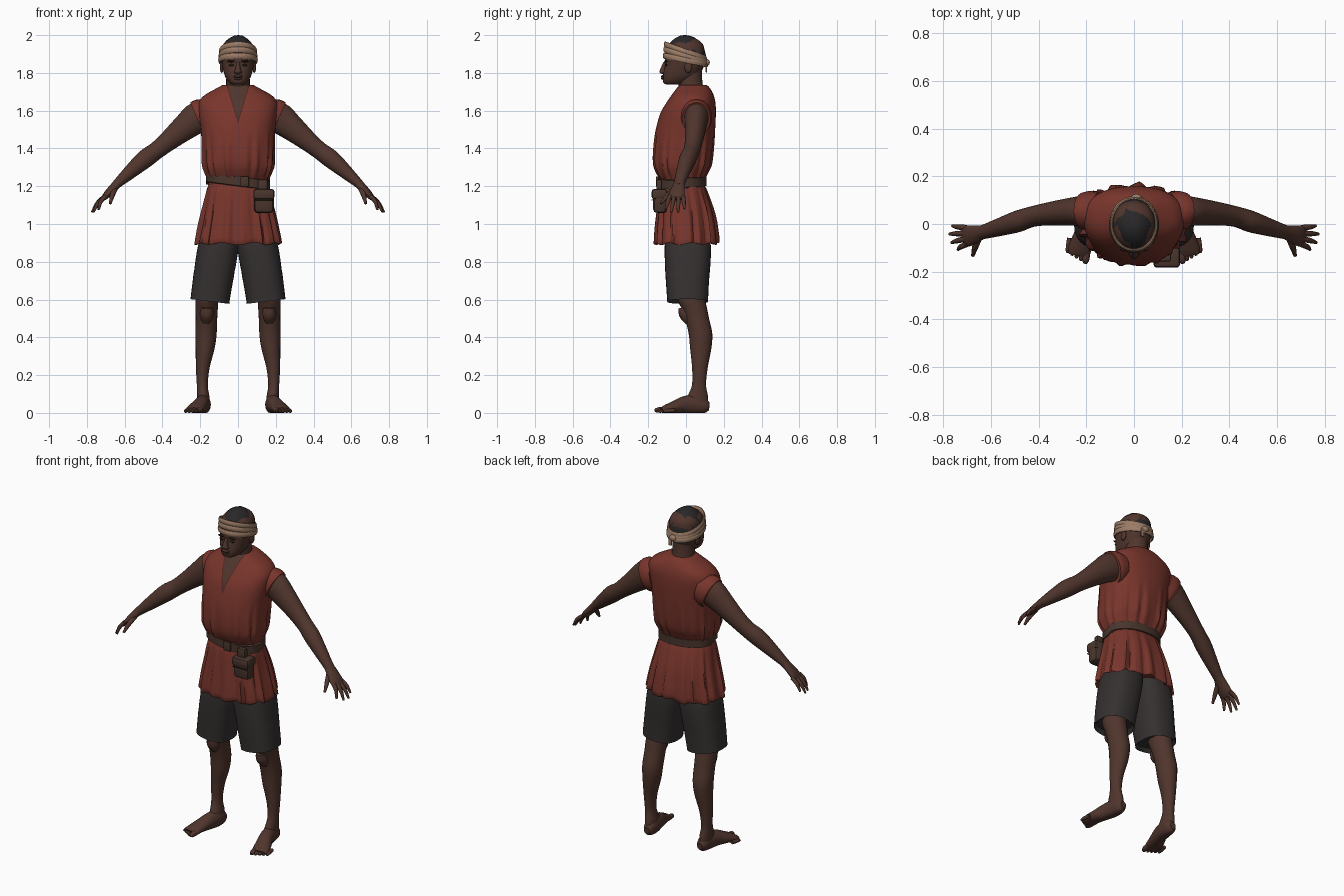
import bpy, bmesh, math, random
from mathutils import Vector

if "Cube" in bpy.data.objects:
    bpy.data.objects.remove(bpy.data.objects["Cube"])

random.seed(4)


def colour(name, rgb):
    m = bpy.data.materials.new(name)
    m.diffuse_color = (*rgb, 1)
    m.use_nodes = True
    m.node_tree.nodes["Principled BSDF"].inputs["Base Color"].default_value = m.diffuse_color
    return m


SKIN = colour("dark_brown_skin", (0.080, 0.036, 0.026))
DARK = colour("near_black_brown", (0.022, 0.012, 0.010))
RED = colour("rust_red_cloth", (0.190, 0.036, 0.025))
TRIM = colour("deep_red_trim", (0.090, 0.018, 0.013))
GREY = colour("charcoal_cloth", (0.036, 0.030, 0.030))
HAIR = colour("black_hair", (0.022, 0.020, 0.021))
TAN = colour("tan_band", (0.340, 0.205, 0.135))
LEATHER = colour("brown_leather", (0.066, 0.036, 0.026))


def finish(name, bm, mat, mirror=False, angle=40):
    bmesh.ops.recalc_face_normals(bm, faces=bm.faces)
    me = bpy.data.meshes.new(name)
    bm.to_mesh(me)
    bm.free()
    for m in (mat if isinstance(mat, list) else [mat]):
        me.materials.append(m)
    ob = bpy.data.objects.new(name, me)
    bpy.context.collection.objects.link(ob)
    bpy.ops.object.select_all(action='DESELECT')
    bpy.context.view_layer.objects.active = ob
    ob.select_set(True)
    bpy.ops.object.shade_smooth_by_angle(angle=math.radians(angle))
    if mirror:
        ob.modifiers.new("other_side", 'MIRROR').use_mirror_merge = False
    return ob


def smooth(rows, n):
    """Catmull-Rom interpolation of rows of numbers."""
    out = []
    for i in range(len(rows) - 1):
        a, b, c, d = (rows[max(0, min(len(rows) - 1, i + k))] for k in (-1, 0, 1, 2))
        for s in range(n):
            t = s / n
            out.append([0.5 * (2 * q + (r - p) * t + (2 * p - 5 * q + 4 * r - w) * t * t
                               + (3 * q - p - 3 * r + w) * t ** 3)
                        for p, q, r, w in zip(a, b, c, d)])
    return out + [list(rows[-1])]


def rings_mesh(rings):
    bm = bmesh.new()
    vs = [[bm.verts.new(p) for p in r] for r in rings]
    n = len(vs[0])
    for a, b in zip(vs, vs[1:]):
        for i in range(n):
            bm.faces.new((a[i], a[(i + 1) % n], b[(i + 1) % n], b[i]))
    bm.faces.new(vs[0])
    bm.faces.new(vs[-1])
    return bm


def column_mesh(secs, seg=32, steps=4, power=2.0, warp=None):
    """Upright loft; each section is z, x0, x1, y0, y1."""
    rings = []
    for z, x0, x1, y0, y1 in smooth(secs, steps):
        ring = []
        for i in range(seg):
            a = 2 * math.pi * i / seg
            c, s = math.cos(a), math.sin(a)
            p = Vector(((x0 + x1) / 2 + (x1 - x0) / 2 * math.copysign(abs(c) ** (2 / power), c),
                        (y0 + y1) / 2 + (y1 - y0) / 2 * math.copysign(abs(s) ** (2 / power), s), z))
            ring.append(warp(p, a) if warp else p)
        rings.append(ring)
    return rings_mesh(rings)


def tube_mesh(pts, seg=16, steps=4, floor=False):
    """Sideways loft; each point is x, y, z, upright radius, flat radius."""
    rows = smooth(pts, steps)
    rings = []
    for i, (x, y, z, ra, rb) in enumerate(rows):
        t = (Vector(rows[min(i + 1, len(rows) - 1)][:3]) - Vector(rows[max(i - 1, 0)][:3])).normalized()
        side = t.cross(Vector((0, 0, 1))).normalized()
        up = side.cross(t)
        ring = [Vector((x, y, z)) + up * ra * math.sin(2 * math.pi * k / seg)
                + side * rb * math.cos(2 * math.pi * k / seg) for k in range(seg)]
        if floor:
            for p in ring:
                p.z = max(p.z, 0)
        rings.append(ring)
    return rings_mesh(rings)


def ball(name, c, r, mat, mirror=False, bump=0):
    bm = bmesh.new()
    bmesh.ops.create_icosphere(bm, subdivisions=3, radius=1)
    for v in bm.verts:
        k = 1 + random.uniform(-bump, bump)
        v.co = Vector([c[i] + v.co[i] * r[i] * k for i in range(3)])
    return finish(name, bm, mat, mirror)


def box(name, c, size, mat, bevel):
    bm = bmesh.new()
    bmesh.ops.create_cube(bm, size=1)
    for v in bm.verts:
        v.co = Vector([c[i] + v.co[i] * size[i] for i in range(3)])
    bmesh.ops.bevel(bm, geom=bm.edges[:], offset=bevel, segments=2, affect='EDGES', profile=0.5)
    return finish(name, bm, mat)


# Tunic: gathered at the waist, pleated skirt, ragged hem
def cloth(p, a):
    z = p.z
    amp = 0.006 * max(0, 1 - abs(z - 1.31) / 0.2) if z > 1.22 else 0.008 * min(1, (1.22 - z) / 0.2)
    k = amp * (math.sin(17 * a + 1) + 0.6 * math.sin(27 * a + 2.3 + 3 * z))
    hem = 0.006 * math.sin(9 * a) if z < 0.95 else 0
    return p + Vector((math.cos(a) * k, math.sin(a) * k, hem))


half = [(1.735, .083, -.035, .112), (1.715, .12, -.052, .13), (1.68, .18, -.078, .147),
        (1.64, .208, -.105, .156), (1.58, .207, -.138, .158), (1.48, .195, -.164, .153),
        (1.38, .19, -.174, .143), (1.31, .186, -.17, .13), (1.265, .172, -.153, .11),
        (1.22, .155, -.13, .095), (1.17, .168, -.14, .113), (1.05, .193, -.152, .147),
        (.90, .224, -.163, .166), (.93, .205, -.14, .14)]
bm = column_mesh([(z, -x, x, a, b) for z, x, a, b in half], seg=96, power=2.35, warp=cloth)
# V-shaped neck opening, cut as clean edges
for low in (1.55, 1.53):
    for s in (-1, 1):
        bmesh.ops.bisect_plane(bm, geom=bm.verts[:] + bm.edges[:] + bm.faces[:],
                               plane_co=(0, 0, low), plane_no=(s, 0, -0.3))
for f in bm.faces:
    m = f.calc_center_median()
    if m.y < 0.03 and abs(m.x) < 0.3 * (m.z - 1.53):
        f.material_index = 1 if abs(m.x) < 0.3 * (m.z - 1.55) else 2
finish("tunic", bm, [RED, SKIN, TRIM], angle=60)
finish("armhole_edge", tube_mesh([(.15, .055, 1.575, .085, .08), (.19, .055, 1.565, .098, .083),
                                  (.215, .055, 1.555, .096, .076)], seg=24), RED, True)

# Belt, buckle and pouch
tilt = lambda p, a: p + Vector((0, 0, -0.13 * p.x * (1 if p.y < 0 else 0.3)))
finish("belt", column_mesh([(z, -x, x, -x + .022, x - .062) for z, x in
                            ((1.20, .155), (1.203, .17), (1.25, .17), (1.253, .155))],
                           seg=48, steps=1, power=2.3, warp=tilt), LEATHER)
box("buckle", (.035, -.152, 1.224), (.045, .014, .055), LEATHER, .004)
box("pouch", (.137, -.137, 1.12), (.105, .075, .125), LEATHER, .022)
box("pouch_flap", (.137, -.14, 1.158), (.112, .084, .055), LEATHER, .014)
box("pouch_seam", (.137, -.179, 1.128), (.094, .006, .005), DARK, .001)
box("pouch_loop", (.13, -.142, 1.205), (.05, .03, .06), LEATHER, .006)

# Shorts
finish("shorts_leg", column_mesh([(1.0, 0, .17, -.1, .1), (.90, -.005, .208, -.112, .13),
                                  (.80, .008, .226, -.112, .13), (.70, .028, .238, -.107, .122),
                                  (.60, .045, .25, -.1, .117), (.588, .047, .25, -.099, .115),
                                  (.61, .062, .236, -.085, .1)], power=2.5,
                                 warp=lambda p, a: p + Vector((0, 0, .12 * (p.x - .12) if p.z < .75 else 0))),
       GREY, True)

# Legs and feet
finish("leg", column_mesh([(.8, .07, .21, -.07, .09), (.62, .1, .225, -.05, .1),
                           (.55, .107, .225, -.022, .112), (.5, .11, .224, -.005, .122),
                           (.42, .113, .226, .014, .139), (.34, .124, .224, .022, .134),
                           (.24, .15, .223, .032, .115), (.15, .16, .218, .032, .106),
                           (.09, .152, .216, .01, .116), (.04, .148, .215, 0, .118)], seg=24), SKIN, True)
finish("kneecap", tube_mesh([(.165, -.012, .56, .03, .03), (.165, .0, .52, .036, .036),
                             (.168, .018, .48, .022, .024)], seg=12), SKIN, True)
finish("foot", tube_mesh([(.178, .123, .035, .02, .018), (.179, .1, .037, .04, .032),
                          (.182, .05, .045, .052, .038), (.195, -.01, .042, .046, .04),
                          (.213, -.06, .031, .033, .045), (.227, -.105, .021, .022, .048),
                          (.232, -.13, .014, .014, .044)], seg=20, floor=True), SKIN, True)
for i in range(5):
    x, y, r = .202 + .0185 * i, -.148 + .011 * i, .015 if i == 0 else .0105
    finish(f"toe_{i + 1}", tube_mesh([(x - .006, y + .045, r + .003, r, r), (x, y, r, r, r),
                                     (x + .003, y - .017, r * .7, r * .45, r * .55)],
                                    seg=10, steps=3, floor=True), SKIN, True)

# Arms, palms, fingers
finish("arm", tube_mesh([(.14, .055, 1.58, .07, .07), (.21, .055, 1.565, .083, .064),
                         (.28, .05, 1.513, .07, .057), (.36, .042, 1.447, .055, .048),
                         (.43, .03, 1.39, .047, .043), (.49, .01, 1.346, .049, .045),
                         (.56, -.012, 1.285, .039, .038), (.63, -.033, 1.222, .026, .03),
                         (.655, -.038, 1.198, .022, .031)], seg=24), SKIN, True)
finish("palm", tube_mesh([(.635, -.034, 1.217, .023, .029), (.665, -.043, 1.187, .021, .037),
                          (.695, -.05, 1.154, .018, .044), (.714, -.053, 1.132, .011, .041)]), SKIN, True)
tips = [(.738, -.108, 1.075), (.765, -.078, 1.062), (.774, -.042, 1.062), (.762, -.008, 1.08)]
for i, (tx, ty, tz) in enumerate(tips):
    bx, by, bz = .702, -.085 + .023 * i, 1.147
    finish(f"finger_{i + 1}", tube_mesh([(bx, by, bz, .012, .012),
                                        ((bx + tx) / 2 + .007, (by + ty) / 2, (bz + tz) / 2 + .006, .0105, .011),
                                        (tx, ty, tz, .005, .006)], seg=10), SKIN, True)
finish("thumb", tube_mesh([(.652, -.058, 1.185, .014, .015), (.666, -.098, 1.15, .013, .013),
                           (.676, -.133, 1.108, .006, .007)], seg=10), SKIN, True)

# Neck and head
finish("neck", column_mesh([(z, -x, x, a, b) for z, x, a, b in
                            ((1.6, .1, -.06, .11), (1.69, .078, -.038, .102), (1.73, .064, -.04, .09),
                             (1.78, .062, -.045, .085), (1.83, .06, -.04, .085))], seg=24), SKIN)
finish("head", column_mesh([(z, -x, x, a, b) for z, x, a, b in
                            ((1.738, .028, -.1, -.03), (1.748, .046, -.12, .01), (1.78, .068, -.122, .06),
                             (1.82, .08, -.116, .088), (1.845, .085, -.112, .096), (1.90, .089, -.11, .1),
                             (1.95, .078, -.088, .09), (1.98, .04, -.045, .055), (1.986, .01, -.01, .02))],
                           power=2.2), SKIN)
finish("nose", column_mesh([(1.795, -.012, .012, -.128, -.1), (1.803, -.021, .021, -.141, -.1),
                            (1.822, -.014, .014, -.136, -.1), (1.858, -.009, .009, -.119, -.1)], seg=14), SKIN)
ball("upper_lip", (0, -.121, 1.782), (.025, .011, .007), SKIN)
ball("lower_lip", (0, -.121, 1.77), (.023, .011, .007), SKIN)
ball("mouth_line", (0, -.127, 1.776), (.024, .006, .002), DARK)
ball("eye", (.034, -.105, 1.841), (.016, .007, .006), DARK, True)
ball("eyebrow", (.036, -.107, 1.861), (.022, .009, .005), DARK, True)
ball("ear", (.086, .012, 1.83), (.01, .02, .03), SKIN, True)

# Hair cap, trimmed from high at the forehead to low at the nape
hair = ball("hair", (0, -.002, 1.885), (.093, .108, .115), HAIR, bump=.025)
bm = bmesh.new()
bm.from_mesh(hair.data)
bmesh.ops.bisect_plane(bm, geom=bm.verts[:] + bm.edges[:] + bm.faces[:], plane_co=(0, 0, 1.862),
                       plane_no=(0, .45, 1), clear_inner=True)
bmesh.ops.holes_fill(bm, edges=[e for e in bm.edges if e.is_boundary])
bm.to_mesh(hair.data)
bm.free()

# Headband: three overlapping wraps sloping down to a knot at the back
for i, (z, slope) in enumerate(((1.868, .20), (1.890, .30), (1.912, .36))):
    rx, ry = .098 - .002 * i, .113 - .003 * i
    rings = [[Vector((math.cos(a) * (rx + .007 * math.cos(b)), -.003 + math.sin(a) * (ry + .007 * math.cos(b)),
                      z - slope * math.sin(a) * ry + .016 * math.sin(b)))
              for b in [k * math.pi / 5 for k in range(10)]]
             for a in [k * math.pi / 24 for k in range(49)]]
    finish(f"headband_wrap_{i + 1}", rings_mesh(rings), TAN)
ball("headband_knot", (.01, .112, 1.855), (.022, .014, .018), TAN)
box("headband_tail", (.03, .108, 1.828), (.022, .008, .05), TAN, .003)
